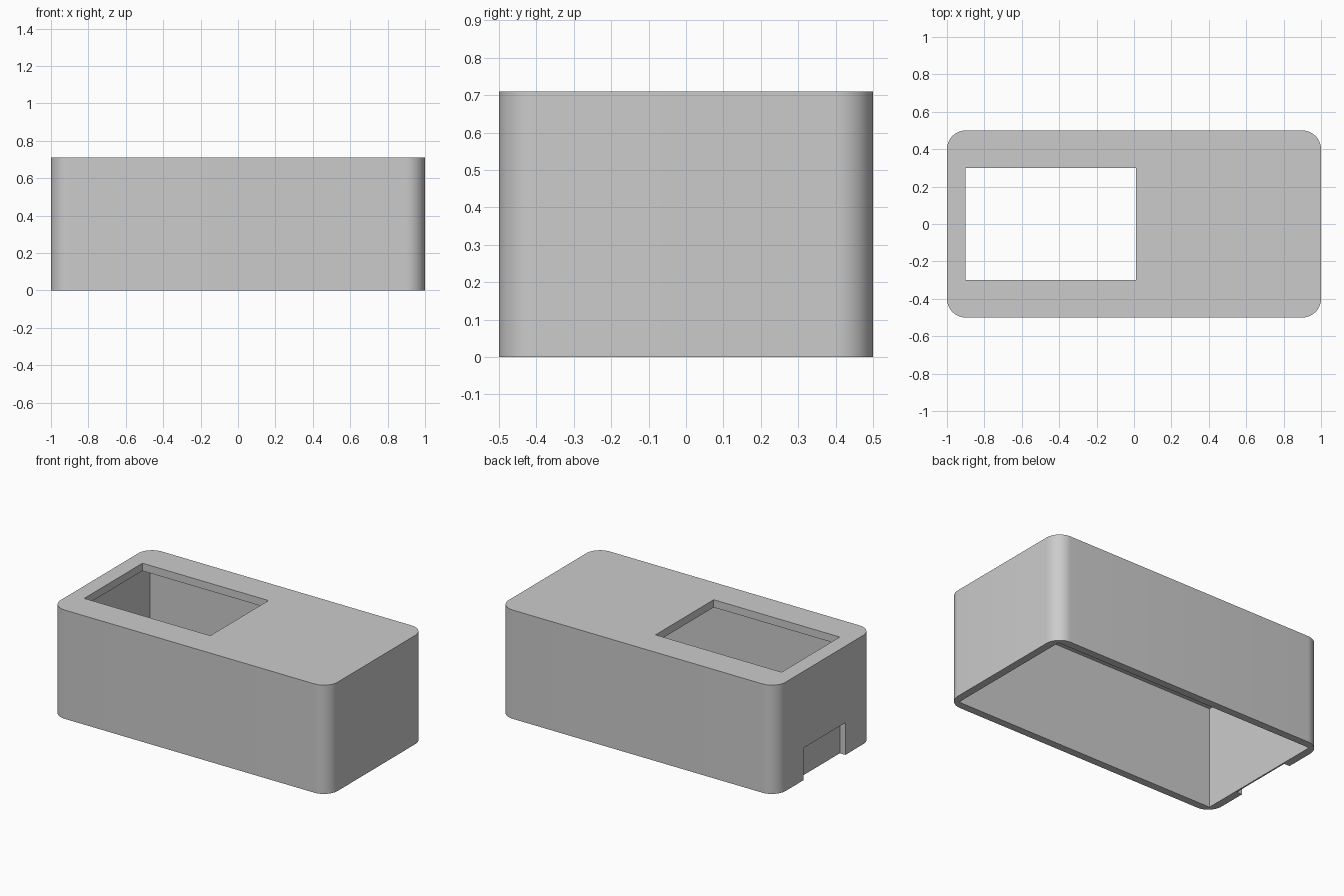
import bpy
import bmesh
from mathutils import Vector

if "Cube" in bpy.data.objects:
    bpy.data.objects.remove(bpy.data.objects["Cube"], do_unlink=True)

LENGTH, WIDTH, HEIGHT = 2.0, 1.0, 0.71
WALL, RADIUS = 0.05, 0.1
OVER = 0.1  # how far cutters overshoot the body

grey = bpy.data.materials.new("light grey plastic")
grey.use_nodes = True
colour = (0.6, 0.6, 0.6, 1)
grey.diffuse_color = colour
grey.node_tree.nodes["Principled BSDF"].inputs["Base Color"].default_value = colour


def box(name, low, high, corner_radius=0):
    """Box between two corners, with optional rounded upright edges."""
    low, high = Vector(low), Vector(high)
    bm = bmesh.new()
    bmesh.ops.create_cube(bm, size=1)
    for v in bm.verts:
        v.co = (low + high) / 2 + v.co * (high - low)
    if corner_radius:
        upright = [e for e in bm.edges
                   if abs(e.verts[0].co.z - e.verts[1].co.z) > 0.01]
        bmesh.ops.bevel(bm, geom=upright, offset=corner_radius, segments=12,
                        profile=0.5, affect='EDGES')
    mesh = bpy.data.meshes.new(name)
    bm.to_mesh(mesh)
    bm.free()
    mesh.materials.append(grey)
    obj = bpy.data.objects.new(name, mesh)
    bpy.context.collection.objects.link(obj)
    return obj


def cut(target, cutter):
    """Subtract the cutter from the target and discard it."""
    cutter.hide_render = True
    mod = target.modifiers.new("cut", 'BOOLEAN')
    mod.operation = 'DIFFERENCE'
    mod.solver = 'EXACT'
    mod.object = cutter
    bpy.context.view_layer.objects.active = target
    bpy.ops.object.modifier_apply(modifier=mod.name)
    bpy.data.objects.remove(cutter, do_unlink=True)


hx, hy = LENGTH / 2, WIDTH / 2

# Outer shell with rounded upright corners
housing = box("housing", (-hx, -hy, 0), (hx, hy, HEIGHT), RADIUS)

# Square-cornered cavity, open underneath
cut(housing, box("cavity_cutter", (WALL - hx, WALL - hy, -OVER),
                 (hx - WALL, hy - WALL, HEIGHT - WALL)))

# Rectangular opening in the lid
cut(housing, box("window_cutter", (-0.9, -0.3, HEIGHT - WALL - OVER),
                 (0.01, 0.3, HEIGHT + OVER)))

# Shallow recess at the foot of the end wall, leaving a thin skin
cut(housing, box("recess_cutter", (-hx - OVER, -0.215, -OVER),
                 (-hx + 0.04, 0.215, 0.21)))

# Smooth corners, sharp edges
bpy.ops.object.select_all(action='DESELECT')
housing.select_set(True)
bpy.context.view_layer.objects.active = housing
bpy.ops.object.shade_smooth_by_angle(angle=0.5)
